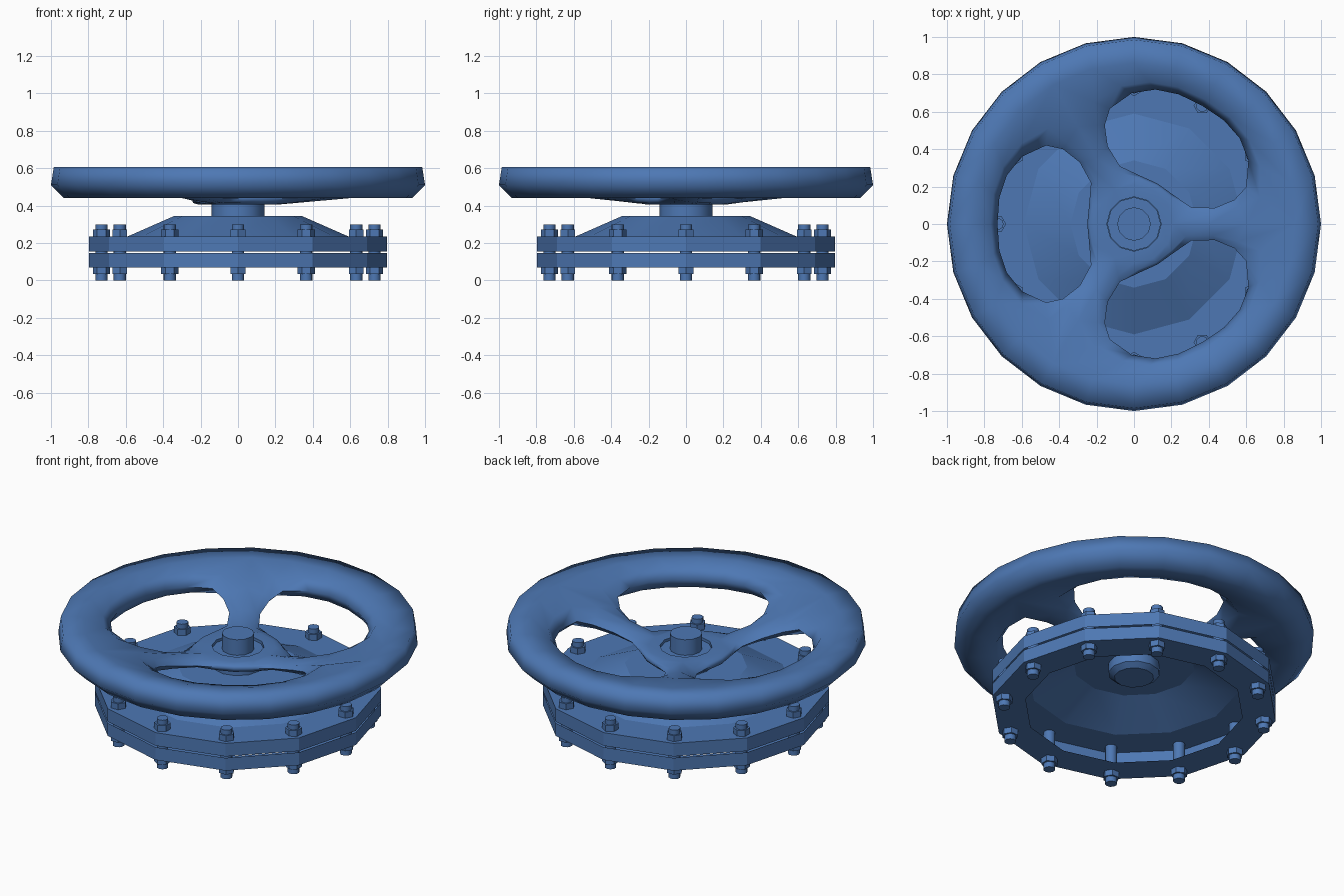
import bpy, bmesh
from math import cos, sin, radians, pi
from mathutils import Vector, Matrix

cube = bpy.data.objects.get("Cube")
if cube:
    bpy.data.objects.remove(cube, do_unlink=True)

blue = bpy.data.materials.new("Blue paint")
blue.use_nodes = True
blue.diffuse_color = (0.075, 0.187, 0.455, 1)
blue.node_tree.nodes["Principled BSDF"].inputs["Base Color"].default_value = blue.diffuse_color


def finish(bm, name, angle):
    """Turn a bmesh into a named, painted object with sharp edges above the angle."""
    bmesh.ops.remove_doubles(bm, verts=bm.verts, dist=0.0005)
    bmesh.ops.recalc_face_normals(bm, faces=bm.faces)
    mesh = bpy.data.meshes.new(name)
    bm.to_mesh(mesh)
    bm.free()
    mesh.materials.append(blue)
    obj = bpy.data.objects.new(name, mesh)
    bpy.context.collection.objects.link(obj)
    bpy.ops.object.select_all(action="DESELECT")
    obj.select_set(True)
    bpy.context.view_layer.objects.active = obj
    bpy.ops.object.shade_smooth_by_angle(angle=radians(angle))
    return obj


def polar(r, degrees, z):
    a = radians(degrees)
    return Vector((r * cos(a), r * sin(a), z))


def bridge(bm, rows, closed):
    """Fill quads between consecutive rows of points."""
    rows = [[bm.verts.new(p) for p in row] for row in rows]
    n = len(rows[0])
    for low, high in zip(rows, rows[1:]):
        for i in range(n if closed else n - 1):
            j = (i + 1) % n
            bm.faces.new((low[i], low[j], high[j], high[i]))
    return rows


def lathe(bm, profile, sides=12, cap_start=False, cap_end=False):
    rows = bridge(bm, [[polar(r, i * 360 / sides, z) for i in range(sides)]
                       for r, z in profile], True)
    if cap_start:
        bm.faces.new(rows[0])
    if cap_end:
        bm.faces.new(rows[-1])


# Handwheel: one third around an opening, repeated three times
# Half outline of an opening, from the rim side to the hub side
hole = [(.73, 0), (.72, .14), (.68, .26), (.60, .36), (.47, .42),
        (.38, .40), (.29, .33), (.23, .22), (.24, .10), (.25, 0)]
# Matching outer loop: radius, angle, top height, bottom height
frame = [(.86, a, .602, .44) for a in (0, 15, 30, 45, 60)]
frame += [(.60, 60, .54, .44), (.40, 60, .49, .422)]
frame += [(.21, a, .46, .405) for a in (60, 30, 0)]

hole += [(x, -y) for x, y in hole[8:0:-1]]
frame += [(r, -a, t, b) for r, a, t, b in frame[8:0:-1]]

top, top_lip, edge, bottom_lip, bottom = [], [], [], [], []
for (x, y), (r, a, t, b) in zip(hole, frame):
    up, down = polar(r, a, t), polar(r, a, b)
    mid = Vector((x, y, (t + b) / 2 + .005))
    drop = (t - b) * .15
    top.append(up)
    bottom.append(down)
    edge.append(mid)
    for row, start, shift in ((top_lip, up, -drop), (bottom_lip, down, drop)):
        p = start.lerp(mid, .72)
        p.z = start.z + shift
        row.append(p)

bm = bmesh.new()
for turn in (60, 180, 300):
    spin = Matrix.Rotation(radians(turn), 3, "Z")
    rows = [top, top_lip, edge, bottom_lip, bottom]
    bridge(bm, [[spin @ p for p in row] for row in rows], True)
    # Outer half of the rim
    rim = [(.86, .602), (.985, .605), (1, .51), (.93, .44), (.86, .44)]
    bridge(bm, [[polar(r, turn + a, z) for a in range(-60, 61, 15)]
                for r, z in rim], False)
    # Bore of the hub
    bore = [(.21, .46), (.145, .46), (.145, .405), (.21, .405)]
    bridge(bm, [[polar(r, turn + a, z) for a in range(-60, 61, 30)]
                for r, z in bore], False)
finish(bm, "handwheel", 85)

# Shaft with its collar
bm = bmesh.new()
lathe(bm, [(.11, .265), (.143, .29), (.143, .445), (.09, .445), (.09, .54)],
      cap_start=True, cap_end=True)
finish(bm, "shaft", 32)

# Hollow bonnet: upper flange wall, rim and cone
bm = bmesh.new()
lathe(bm, [(.797, .155), (.797, .235), (.59, .235), (.34, .345), (.14, .345)])
finish(bm, "bonnet", 18)

# Hollow lower flange, open in the middle
bm = bmesh.new()
lathe(bm, [(.797, .146), (.797, .068), (.61, .068)])
finish(bm, "lower_flange", 18)

# Ring of bolts, each with a nut above and below
bm = bmesh.new()
for i in range(12):
    before = set(bm.verts)
    lathe(bm, [(.033, 0), (.033, .3)], 10, True, True)
    for z in (.033, .235):
        lathe(bm, [(.046, z), (.046, z + .036)], 6, True, True)
    fresh = [v for v in bm.verts if v not in before]
    place = Matrix.Rotation(i * pi / 6, 4, "Z") @ Matrix.Translation((.73, 0, 0))
    bmesh.ops.transform(bm, matrix=place, verts=fresh)
finish(bm, "bolts_and_nuts", 40)
